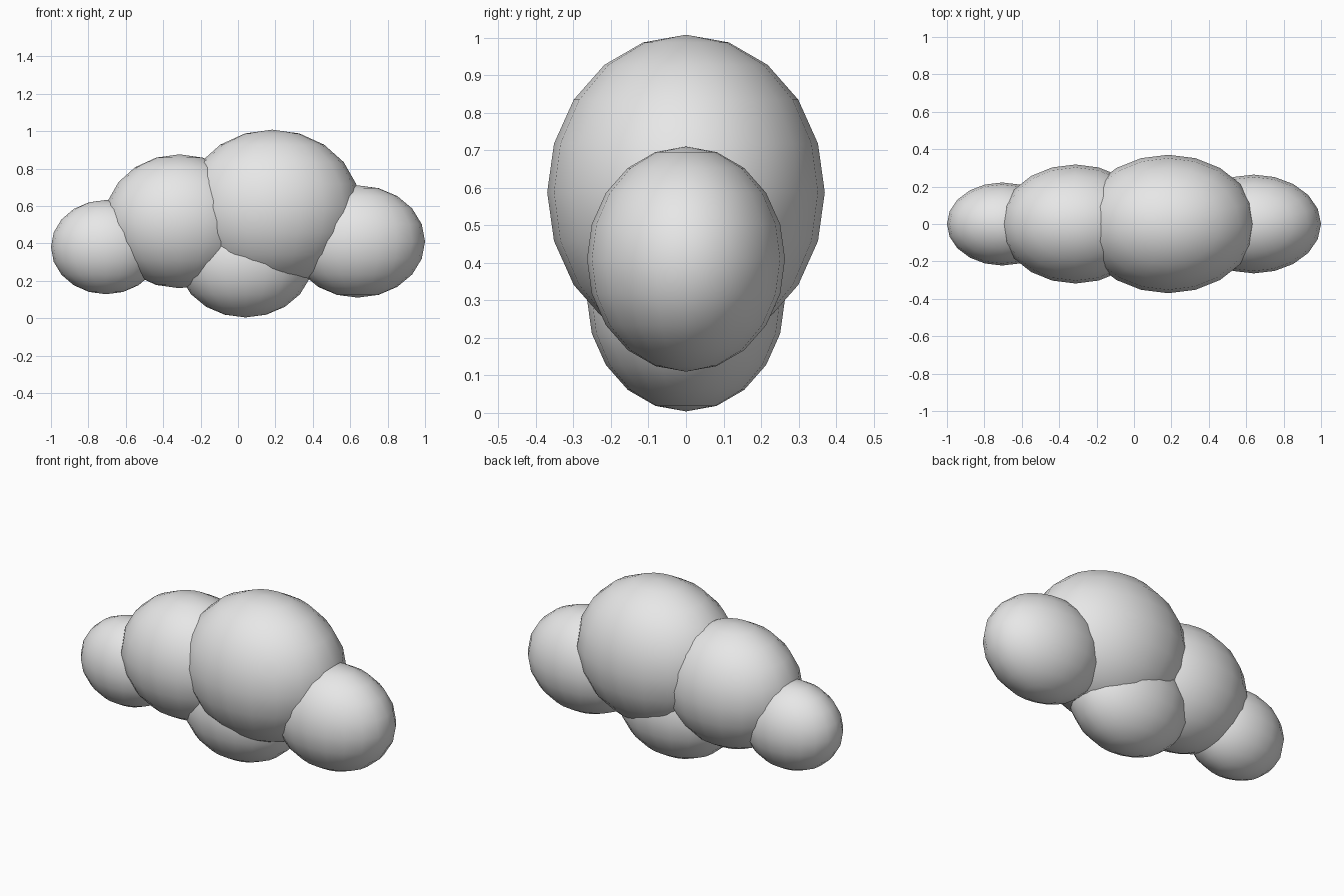
import bpy

default_cube = bpy.data.objects.get("Cube")
if default_cube:
    bpy.data.objects.remove(default_cube, do_unlink=True)

# Single pale grey material
grey = bpy.data.materials.new("pale_grey")
grey.use_nodes = True
colour = (0.8, 0.8, 0.8, 1)
grey.diffuse_color = colour
grey.node_tree.nodes["Principled BSDF"].inputs["Base Color"].default_value = colour


def puff(name, x, z, radii):
    """Smooth stretched ball centred on the y = 0 plane."""
    bpy.ops.mesh.primitive_uv_sphere_add(segments=20, ring_count=10, radius=1, location=(x, 0, z))
    obj = bpy.context.object
    obj.name = name
    obj.scale = radii
    bpy.ops.object.transform_apply(location=False, rotation=False, scale=True)
    bpy.ops.object.shade_smooth()
    obj.data.materials.append(grey)


# Overlapping puffs of the cloud
puff("main_puff", 0.183, 0.588, (0.472, 0.37, 0.42))
puff("right_puff", -0.313, 0.518, (0.402, 0.318, 0.358))
puff("right_end_puff", -0.705, 0.38, (0.295, 0.222, 0.252))
puff("left_end_puff", 0.64, 0.41, (0.36, 0.264, 0.3))
puff("bottom_puff", 0.04, 0.304, (0.36, 0.264, 0.3))
